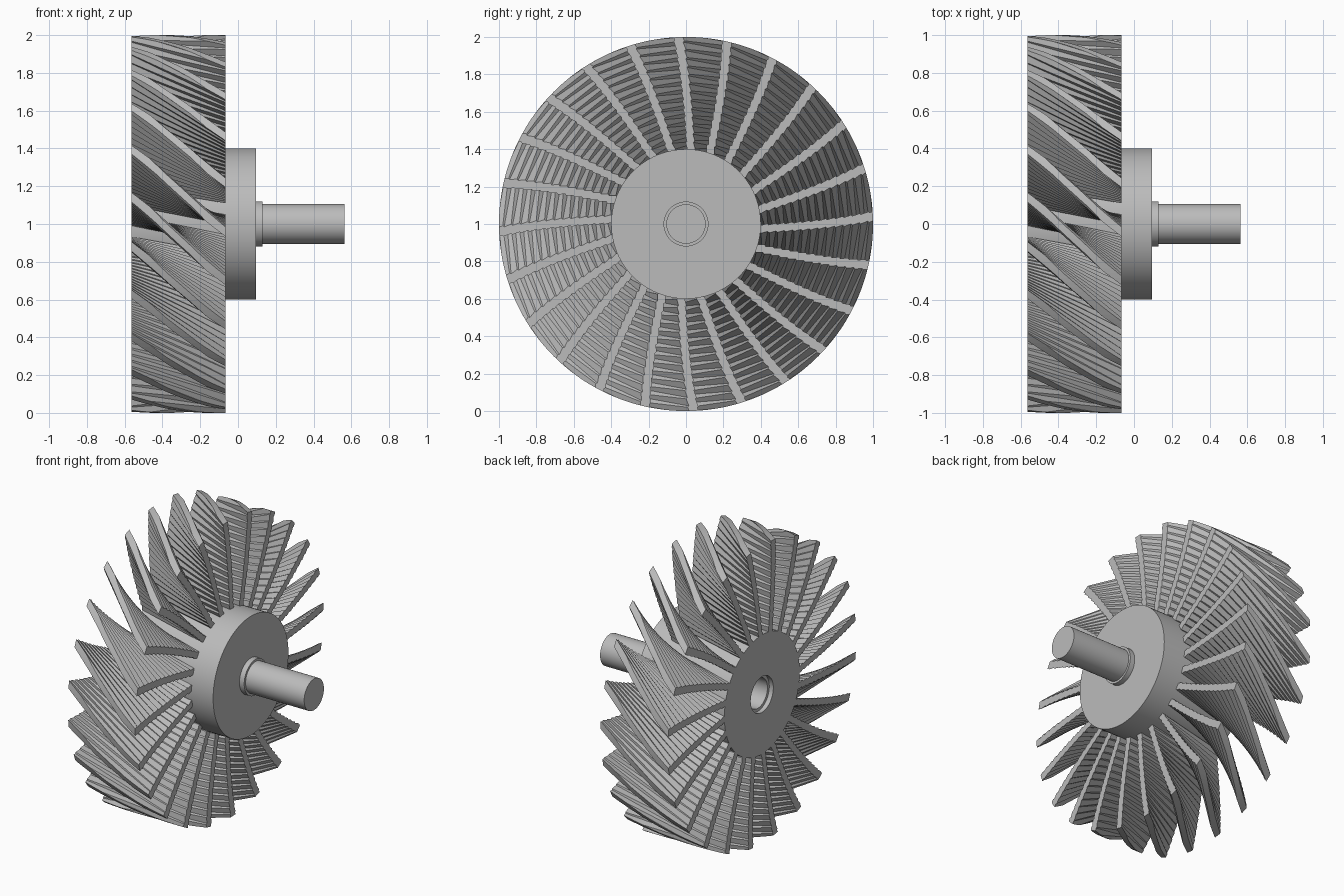
import bpy, bmesh, math
from mathutils import Matrix, Vector

if "Cube" in bpy.data.objects:
    bpy.data.objects.remove(bpy.data.objects["Cube"])

BLADES = 24
X_BACK, X_FRONT = -0.565, -0.065
X_MID = (X_BACK + X_FRONT) / 2

steel = bpy.data.materials.new("grey_steel")
steel.use_nodes = True
colour = (0.5, 0.5, 0.5, 1)
steel.diffuse_color = colour
steel.node_tree.nodes["Principled BSDF"].inputs["Base Color"].default_value = colour


def add_object(name, bm):
    bmesh.ops.recalc_face_normals(bm, faces=bm.faces)
    mesh = bpy.data.meshes.new(name)
    bm.to_mesh(mesh)
    bm.free()
    mesh.materials.append(steel)
    ob = bpy.data.objects.new(name, mesh)
    bpy.context.collection.objects.link(ob)
    return ob


def lathe(name, profile, steps):
    """Spin an (x, radius) profile around the x axis."""
    bm = bmesh.new()
    verts = [bm.verts.new((x, 0, r)) for x, r in profile]
    edges = [bm.edges.new(pair) for pair in zip(verts, verts[1:])]
    bmesh.ops.spin(bm, geom=verts + edges, cent=(0, 0, 0), axis=(1, 0, 0),
                   angle=math.tau, steps=steps)
    bmesh.ops.remove_doubles(bm, verts=bm.verts, dist=1e-5)
    ob = add_object(name, bm)
    ob.location.z = 1
    bpy.ops.object.select_all(action='DESELECT')
    ob.select_set(True)
    bpy.context.view_layer.objects.active = ob
    bpy.ops.object.shade_smooth_by_angle(angle=math.radians(30))
    return ob


# Hub with a stepped blind bore in its back face
lathe("hub", [(-0.3, 0), (-0.3, 0.1), (-0.535, 0.1), (-0.535, 0.12),
              (X_BACK, 0.12), (X_BACK, 0.4), (0.095, 0.4), (0.095, 0)], 96)

# Collar and drive shaft
lathe("shaft", [(0.09, 0), (0.09, 0.12), (0.13, 0.12), (0.13, 0.105),
                (0.565, 0.105), (0.565, 0)], 64)


def twisted_plate(name, half_chord, half_thick, bottom, top, slices):
    """Long plate along z, twisted in flat triangulated slices."""
    bm = bmesh.new()
    corners = [(-half_chord, -half_thick), (half_chord, -half_thick),
               (half_chord, half_thick), (-half_chord, half_thick)]
    rings = []
    for i in range(slices + 1):
        r = bottom + (top - bottom) * i / slices
        pitch = math.radians(11 + 32 * (r - 0.4) / 0.6)
        turn = Matrix.Rotation(-pitch, 3, 'Z')
        rings.append([bm.verts.new(turn @ Vector((x, y, r)) + Vector((X_MID, 0, 0)))
                      for x, y in corners])
    for low, high in zip(rings, rings[1:]):
        for a in range(4):
            b = (a + 1) % 4
            bm.faces.new((low[a], low[b], high[b]))
            bm.faces.new((low[a], high[b], high[a]))
    bm.faces.new(rings[0])
    bm.faces.new(rings[-1])
    return add_object(name, bm)


# Blade stock trimmed to the outer rim of the wheel
stock = twisted_plate("blade_stock", 0.5, 0.0175, 0.35, 1.04, 16)
trim = lathe("rim_trim", [(X_BACK, 0), (X_BACK, 1), (X_FRONT, 1), (X_FRONT, 0)], 240)
trim.location.z = 0
cut = stock.modifiers.new("trim", 'BOOLEAN')
cut.operation = 'INTERSECT'
cut.solver = 'EXACT'
cut.object = trim
bpy.context.view_layer.update()
graph = bpy.context.evaluated_depsgraph_get()
blade_mesh = bpy.data.meshes.new_from_object(stock.evaluated_get(graph))
blade_mesh.name = "blade"
blade_mesh.materials.clear()
blade_mesh.materials.append(steel)
blade_mesh.polygons.foreach_set("material_index", [0] * len(blade_mesh.polygons))
blade_mesh.polygons.foreach_set("use_smooth", [False] * len(blade_mesh.polygons))
for helper in (stock, trim):
    bpy.data.objects.remove(helper)

# Ring of blades
for i in range(BLADES):
    blade = bpy.data.objects.new(f"blade_{i + 1}", blade_mesh)
    blade.location.z = 1
    blade.rotation_euler.x = math.radians(4.6 + 360 * i / BLADES)
    bpy.context.collection.objects.link(blade)
